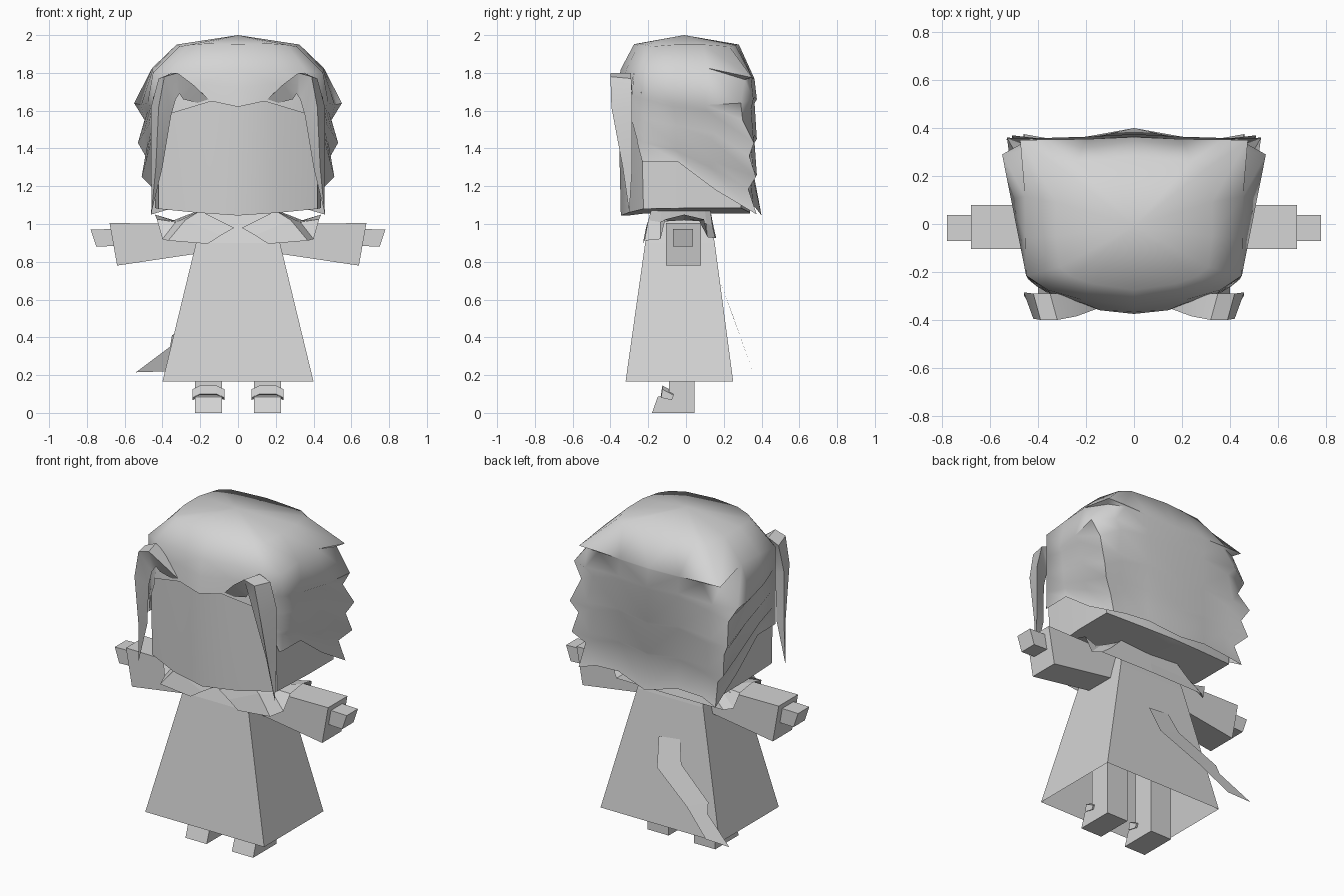
import bpy, bmesh, math
from mathutils import Vector

old = bpy.data.objects.get("Cube")
if old:
    bpy.data.objects.remove(old, do_unlink=True)

grey = bpy.data.materials.new("plain_grey")
grey.use_nodes = True
grey.diffuse_color = (0.66, 0.66, 0.66, 1)
grey.node_tree.nodes["Principled BSDF"].inputs["Base Color"].default_value = (0.66, 0.66, 0.66, 1)


def finish(name, bm, angle):
    """Weld, orient outward and store a mesh; angle > 0 gives smooth shading."""
    bmesh.ops.remove_doubles(bm, verts=bm.verts, dist=0.0005)
    bmesh.ops.recalc_face_normals(bm, faces=bm.faces)
    mid = sum((v.co for v in bm.verts), Vector()) / len(bm.verts)
    if sum(f.normal.dot(f.calc_center_median() - mid) * f.calc_area() for f in bm.faces) < 0:
        bmesh.ops.reverse_faces(bm, faces=bm.faces)
    me = bpy.data.meshes.new(name)
    bm.to_mesh(me)
    bm.free()
    me.materials.append(grey)
    if angle:
        me.polygons.foreach_set("use_smooth", [True] * len(me.polygons))
        me.set_sharp_from_angle(angle=math.radians(angle))
    bpy.context.scene.collection.objects.link(bpy.data.objects.new(name, me))


def loft(name, *strips, signs=(1,), angle=0, closed=False, caps=False):
    """Skin strips of equal-length point rows; signs (1, -1) also builds the mirror half."""
    bm = bmesh.new()
    for s in signs:
        for rows in strips:
            vs = [[bm.verts.new((s * x, y, z)) for x, y, z in r] for r in rows]
            n = len(rows[0])
            for a, b in zip(vs, vs[1:]):
                for i in range(n if closed else n - 1):
                    j = (i + 1) % n
                    bm.faces.new((a[i], a[j], b[j], b[i]))
            if caps:
                bm.faces.new(vs[0])
                bm.faces.new(vs[-1])
    finish(name, bm, angle)


def pair(name, rows, **kw):
    """Separate left (+x) and right (-x) copies of a part."""
    loft("left_" + name, rows, signs=(1,), **kw)
    loft("right_" + name, rows, signs=(-1,), **kw)


def ring(x0, x1, y0, y1, z):
    return [(x0, y0, z), (x1, y0, z), (x1, y1, z), (x0, y1, z)]


def section(x_low, z_low, x_top, z_top, y0, y1):
    """Rectangular arm section across x."""
    return [(x_low, y0, z_low), (x_top, y0, z_top), (x_top, y1, z_top), (x_low, y1, z_low)]


BOTH = (1, -1)

# Dress, open at the hem
dress = [ring(-.40, .40, -.32, .25, .165), ring(-.222, .222, -.216, .152, .90),
         ring(-.18, .18, -.175, .12, 1.055), ring(0, 0, -.02, -.02, 1.055)]
loft("dress", dress, closed=True)

# Sleeves and hands
pair("sleeve", [section(.17, .85, .15, 1.0, -.105, .08),
                section(.64, .78, .68, 1.005, -.105, .08)], closed=True, caps=True)
pair("hand", [section(.62, .885, .62, .975, -.07, .038),
              section(.75, .88, .78, .97, -.07, .038)], closed=True, caps=True)

# Legs with feet, from a side profile, and arched shoe straps
foot = [(-.18, 0), (.045, 0), (.045, .55), (-.09, .55), (-.09, .10), (-.15, .085)]
pair("leg", [[(x, y, z) for y, z in foot] for x in (.085, .228)], closed=True, caps=True)
strap = [(-.125, .145), (-.065, .113), (-.075, .088), (-.132, .10)]
pair("shoe_strap", [[(x, y, z - drop) for y, z in strap]
                    for x, drop in ((.072, .02), (.115, 0), (.2, 0), (.24, .02))],
     closed=True, caps=True)

# Collar with wings that arch over the sleeves
inner = [(.02, -.212, .98), (.20, -.185, 1.07), (.20, -.13, 1.07), (.20, -.08, 1.075),
         (.20, -.01, 1.075), (.20, .06, 1.075), (.20, .10, 1.07), (.20, .13, 1.07), (0, .13, 1.06)]
middle = [(.09, -.22, .94), (.28, -.20, 1.02), (.33, -.135, 1.01), (.335, -.09, 1.015),
          (.34, -.01, 1.02), (.335, .07, 1.015), (.33, .11, 1.0), (.28, .14, .99), (0, .145, .99)]
outer = [(.16, -.228, .895), (.37, -.22, .912), (.40, -.135, .92), (.43, -.11, 1.025),
         (.44, -.01, 1.05), (.43, .095, 1.025), (.40, .115, .93), (.36, .155, .925), (0, .16, .925)]
loft("collar", [inner, middle, outer], signs=BOTH)

# Skull and face, with a shallow keel underneath
plan = [(0, -.345), (.22, -.305), (.42, -.225), (.44, .05), (.44, .29), (.22, .32), (0, .34)]
low = [1.045, 1.06, 1.08, 1.085, 1.085, 1.07, 1.06]
skull = [[(0, y, 1.045 if y < -.3 else 1.055) for x, y in plan],
         [(x, y, z) for (x, y), z in zip(plan, low)]]
skull += [[(x, y - (bulge if y < 0 else 0), z) for x, y in plan]
          for bulge, z in ((.008, 1.4), (.012, 1.70))]
loft("head", skull, signs=BOTH, angle=35)

# Hair crown, from the top down to its hem
crown = [
    [(0, -.01, 2.0)] * 10,
    [(0, -.275, 1.952), (.17, -.25, 1.955), (.26, -.22, 1.948), (.31, -.18, 1.94),
     (.325, -.05, 1.95), (.325, .09, 1.95), (.30, .23, 1.94), (.24, .262, 1.947),
     (.12, .27, 1.95), (0, .28, 1.95)],
    [(0, -.345, 1.82), (.22, -.315, 1.82), (.36, -.275, 1.81), (.45, -.215, 1.80),
     (.452, -.06, 1.815), (.455, .115, 1.825), (.475, .35, 1.775), (.37, .352, 1.775),
     (.20, .354, 1.77), (0, .362, 1.77)]]

# Fringe above the face, with a turned-under edge
fringe = [crown[2][:3],
          [(0, -.365, 1.72), (.20, -.335, 1.74), (.352, -.287, 1.72)],
          [(0, -.375, 1.62), (.14, -.36, 1.65), (.355, -.29, 1.585)],
          [(0, -.35, 1.63), (.14, -.325, 1.66), (.34, -.265, 1.59)]]

# Side and back hair: front edge, corner point, then heights of three side and three back columns
layers = [((.36, -.275), (.447, .31, 1.765), 1.80, 1.815, 1.825, 1.77, 1.765, 1.765),
          ((.352, -.287), (.55, .29, 1.64), 1.68, 1.64, 1.63, 1.66, 1.67, 1.66),
          ((.352, -.287), (.495, .30, 1.55), 1.66, 1.62, 1.60, 1.61, 1.64, 1.64),
          ((.362, -.286), (.53, .36, 1.43), 1.56, 1.52, 1.48, 1.45, 1.47, 1.45),
          ((.364, -.285), (.49, .335, 1.36), 1.54, 1.50, 1.45, 1.41, 1.45, 1.43),
          ((.405, -.26), (.51, .37, 1.25), 1.45, 1.41, 1.33, 1.27, 1.28, 1.26),
          ((.408, -.258), (.445, .33, 1.185), 1.43, 1.39, 1.30, 1.23, 1.26, 1.24),
          ((.44, -.232), (.46, .375, 1.05), 1.33, 1.33, 1.18, 1.08, 1.09, 1.045)]
rows = [crown[2][2:]]
for i, (front, tip, *zs) in enumerate(layers):
    out = .012 if i % 2 else 0          # hems stand slightly proud
    side = [(.45 + t * (tip[0] - .45), -.215 + t * (tip[1] + .215), z)
            for t, z in zip((0, .29, .63), zs)]
    back = [(x, y + out, z) for x, y, z in zip((tip[0] * .78, .20, 0), (.345, .352, .363), zs[3:])]
    rows.append([(*front, zs[0])] + side + [tip] + back)
rows[1][:4] = crown[2][2:6]             # the side flows from the crown without a step
rows[-1][-1] = (0, .40, 1.045)
loft("hair", crown, fringe, rows, signs=BOTH, angle=60)

# Long front locks: each section is outer, front and inner edge
lock = [[(.16, -.335, 1.665), (.145, -.35, 1.65), (.19, -.335, 1.635)],
        [(.25, -.29, 1.74), (.24, -.385, 1.74), (.29, -.335, 1.66)],
        [(.35, -.29, 1.80), (.32, -.40, 1.80), (.31, -.345, 1.69)],
        [(.42, -.29, 1.77), (.39, -.40, 1.78), (.33, -.355, 1.66)],
        [(.46, -.285, 1.62), (.42, -.395, 1.62), (.355, -.35, 1.57)],
        [(.46, -.285, 1.30), (.435, -.335, 1.30), (.40, -.30, 1.30)],
        [(.458, -.30, 1.06)] * 3]
pair("front_lock", lock, closed=True, angle=45)

# Ribbon tail sweeping out behind the dress
ribbon = [[(.05, .19, .67), (-.09, .185, .685)], [(.02, .25, .51), (-.13, .23, .56)],
          [(-.22, .305, .355), (-.35, .285, .41)], [(-.38, .353, .22), (-.36, .306, .35)],
          [(-.54, .355, .215), (-.54, .355, .215)]]
loft("tail_ribbon", ribbon)
